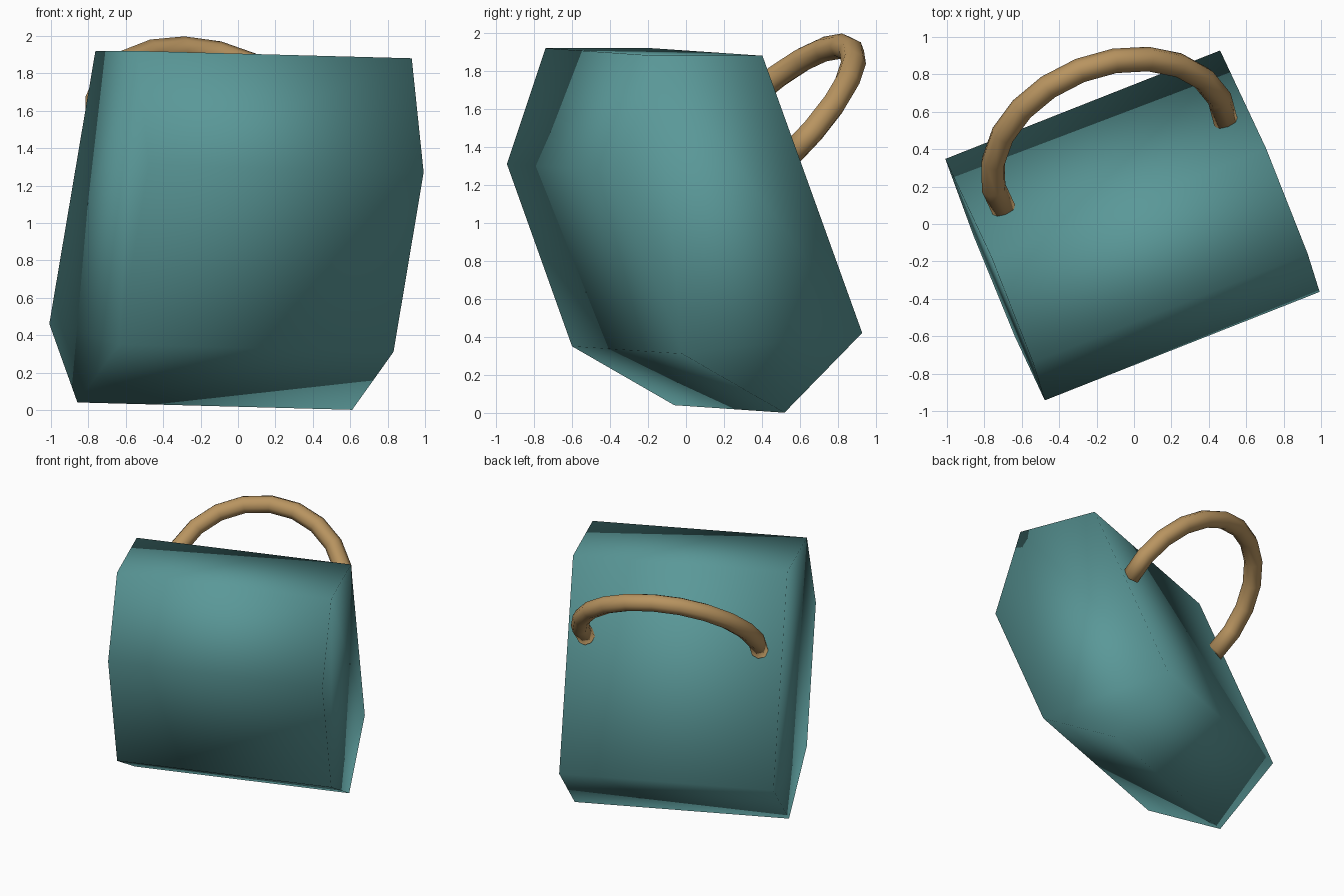
import bpy, bmesh, math
from mathutils import Vector

if "Cube" in bpy.data.objects:
    bpy.data.objects.remove(bpy.data.objects["Cube"])


def material(name, color):
    m = bpy.data.materials.new(name)
    m.diffuse_color = (*color, 1)
    m.use_nodes = True
    m.node_tree.nodes["Principled BSDF"].inputs["Base Color"].default_value = m.diffuse_color
    return m


def loft(name, rings, mat):
    """Skin a row of equal-sided rings, cap both ends and shade smooth."""
    bm = bmesh.new()
    rows = [[bm.verts.new(p) for p in ring] for ring in rings]
    n = len(rows[0])
    for a, b in zip(rows, rows[1:]):
        for i in range(n):
            j = (i + 1) % n
            bm.faces.new((a[i], a[j], b[j], b[i]))
    bm.faces.new(rows[0])
    bm.faces.new(rows[-1])
    bmesh.ops.recalc_face_normals(bm, faces=bm.faces)
    for f in bm.faces:
        f.smooth = True
    mesh = bpy.data.meshes.new(name)
    bm.to_mesh(mesh)
    bm.free()
    mesh.materials.append(mat)
    ob = bpy.data.objects.new(name, mesh)
    bpy.context.collection.objects.link(ob)
    return ob


teal = material("teal", (0.102, 0.314, 0.314))
tan = material("tan", (0.48, 0.296, 0.117))

# Tilted frame: along the body, across it, and upwards
along = Vector((0.93, 0.367, -0.025)).normalized()
across = Vector((-0.367, 0.93, 0)).normalized()
up = along.cross(across)

# Body: irregular six-sided profile extruded along the axis
profile = [(-0.702, 1.29), (-0.49, 1.90), (0.115, 1.90),
           (0.694, 0.44), (0.258, 0.02), (-0.324, 0.33)]
loft("body", [[along * s + across * p + up * q for p, q in profile]
              for s in (-0.822, 0.758)], teal)

# Handle: round arc of tube leaning out of the back of the body
centre = Vector((-0.133, 0.395, 1.463))
out = Vector((-0.237, 0.65, 0.715))
out = (out - along * out.dot(along)).normalized()
side = along.cross(out)
R, r, segments, sides = 0.652, 0.066, 12, 8
overshoot = math.radians(12)
rings = []
for i in range(segments + 1):
    a = -overshoot + (math.pi + 2 * overshoot) * i / segments
    radial = along * math.cos(a) + out * math.sin(a)
    ring = []
    for k in range(sides):
        b = math.tau * k / sides
        ring.append(centre + radial * (R + r * math.cos(b)) + side * (r * math.sin(b)))
    rings.append(ring)
loft("handle", rings, tan)
